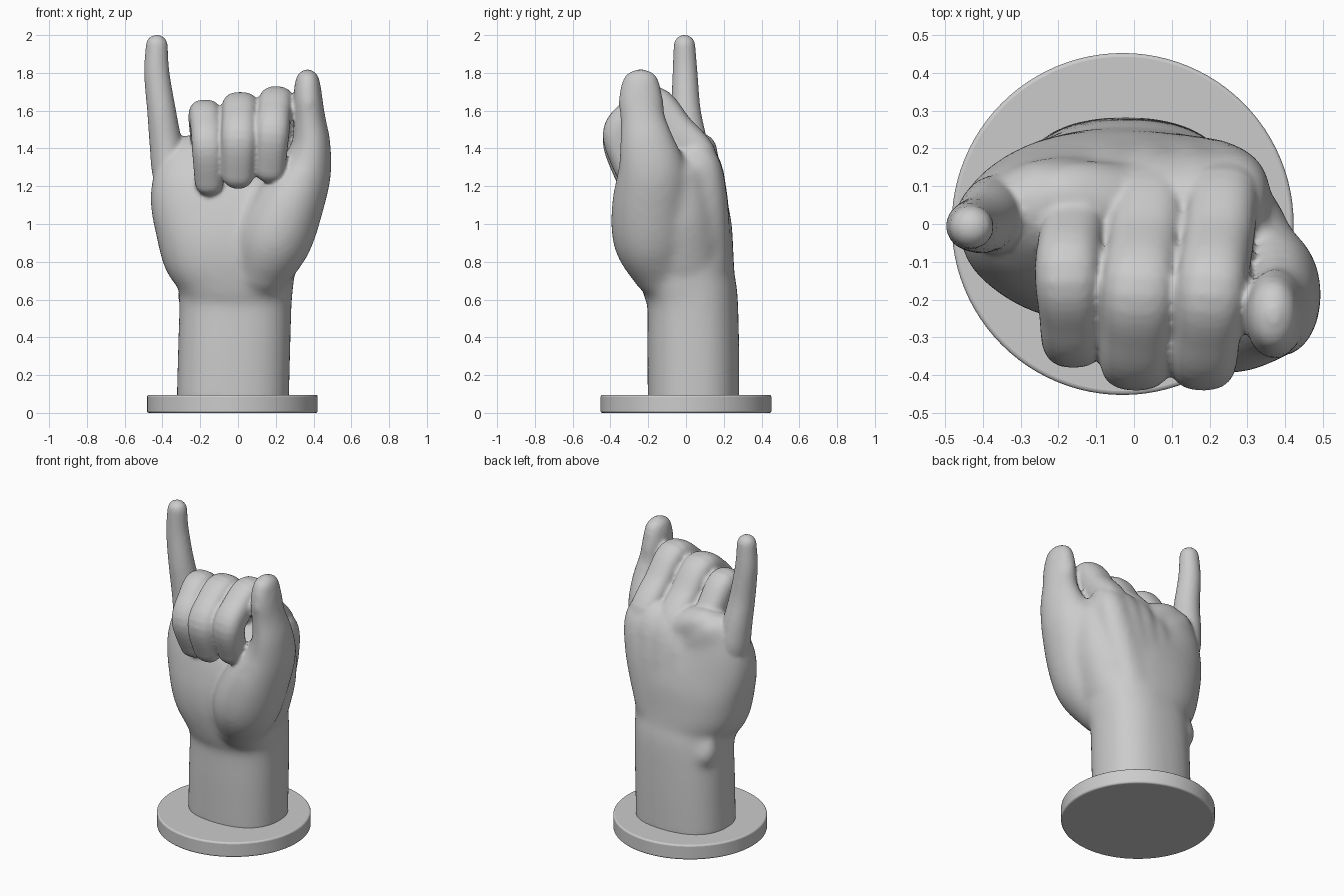
import bpy, bmesh, math
from mathutils import Vector

if "Cube" in bpy.data.objects:
    bpy.data.objects.remove(bpy.data.objects["Cube"])


def spline(pts, steps=6):
    """Catmull-Rom resampling of (x, y, z, half width, half depth) rows."""
    P = [pts[0]] + list(pts) + [pts[-1]]
    out = []
    for i in range(1, len(P) - 2):
        for s in range(steps):
            t = s / steps
            out.append([0.5 * (2 * b + (c - a) * t + (2 * a - 5 * b + 4 * c - d) * t * t
                               + (3 * b - a - 3 * c + d) * t ** 3)
                        for a, b, c, d in zip(*P[i - 1:i + 3])])
    return out + [list(pts[-1])]


def sweep(name, pts, power=2.0, sides=32, flat_start=False):
    """Loft superellipse rings along a path, with rounded ends."""
    rows = spline(pts)
    C = [Vector(r[:3]) for r in rows]
    n = len(C)
    rings = []
    for i in range(n):
        t = (C[min(i + 1, n - 1)] - C[max(i - 1, 0)]).normalized()
        rings.append((C[i], t, rows[i][3], rows[i][4]))

    def cap(ring, sign):
        c, t, a, b = ring
        h = min(a, b)
        return [(c + t * sign * h * math.sin(k), t, a * math.cos(k), b * math.cos(k))
                for k in (math.radians(d) for d in (20, 40, 60, 75, 86))]

    start = [] if flat_start else cap(rings[0], -1)[::-1]
    rings = start + rings + cap(rings[-1], 1)
    bm = bmesh.new()
    loops = []
    for c, t, a, b in rings:
        side = (Vector((1, 0, 0)) - t * t.x).normalized()
        up = t.cross(side)
        loop = []
        for k in range(sides):
            u = 2 * math.pi * k / sides
            cu, su = math.cos(u), math.sin(u)
            x = math.copysign(abs(cu) ** (2 / power), cu) * a
            y = math.copysign(abs(su) ** (2 / power), su) * b
            loop.append(bm.verts.new(c + side * x + up * y))
        loops.append(loop)
    for A, B in zip(loops, loops[1:]):
        for k in range(sides):
            j = (k + 1) % sides
            bm.faces.new((A[k], A[j], B[j], B[k]))
    bm.faces.new(loops[0])
    bm.faces.new(loops[-1])
    bmesh.ops.recalc_face_normals(bm, faces=bm.faces)
    me = bpy.data.meshes.new(name)
    bm.to_mesh(me)
    bm.free()
    ob = bpy.data.objects.new(name, me)
    bpy.context.collection.objects.link(ob)
    return ob


def fuse(name, parts, voxel, iterations):
    """Join parts into one skin and soften the seams."""
    bpy.ops.object.select_all(action='DESELECT')
    for p in parts:
        p.select_set(True)
    bpy.context.view_layer.objects.active = parts[0]
    bpy.ops.object.join()
    ob = bpy.context.view_layer.objects.active
    ob.name = name
    m = ob.modifiers.new("skin", 'REMESH')
    m.mode = 'VOXEL'
    m.voxel_size = voxel
    s = ob.modifiers.new("soften", 'SMOOTH')
    s.factor = 0.5
    s.iterations = iterations
    for mod in ("skin", "soften"):
        bpy.ops.object.modifier_apply(modifier=mod)
    return ob


# wrist and palm
palm = sweep("palm", [
    (-0.028, 0.040, 0.04, 0.297, 0.242),
    (-0.020, 0.038, 0.35, 0.297, 0.243),
    (-0.013, 0.034, 0.60, 0.298, 0.240),
    (-0.014, 0.010, 0.71, 0.315, 0.250),
    (-0.035, -0.007, 0.85, 0.370, 0.258),
    (-0.042, -0.007, 1.00, 0.400, 0.249),
    (-0.050, -0.003, 1.15, 0.412, 0.217),
    (-0.030, 0.012, 1.25, 0.390, 0.168),
    (0.000, 0.030, 1.30, 0.310, 0.120)], power=2.4, sides=64, flat_start=True)

# thumb with its fleshy base
thumb = sweep("thumb", [
    (0.13, -0.12, 0.78, 0.17, 0.18),
    (0.19, -0.175, 0.92, 0.20, 0.21),
    (0.26, -0.185, 1.08, 0.19, 0.21),
    (0.35, -0.18, 1.27, 0.147, 0.185),
    (0.387, -0.205, 1.42, 0.105, 0.15),
    (0.378, -0.23, 1.56, 0.086, 0.12),
    (0.370, -0.24, 1.66, 0.079, 0.122),
    (0.368, -0.24, 1.755, 0.068, 0.102)])

# flesh between thumb and back of the hand
web = sweep("thumb_web", [
    (0.17, -0.01, 0.80, 0.15, 0.19),
    (0.245, -0.03, 1.04, 0.15, 0.18),
    (0.31, -0.045, 1.25, 0.105, 0.14)], power=2.0)

# back of the hand: broad bones fanning out to the knuckles (knuckle x, y, z)
bones = [sweep("hand_bone", [
    (0.45 * x, y + 0.055, 0.80, 0.13, 0.10),
    (0.80 * x, y + 0.040, 1.08, 0.12, 0.10),
    (x, y + 0.010, z - 0.06, 0.105, 0.10),
    (x, y - 0.030, z + 0.02, 0.10, 0.095)])
    for x, y, z in ((0.255, 0.085, 1.34), (0.16, 0.088, 1.34), (0.06, 0.088, 1.33),
                    (-0.05, 0.085, 1.29), (-0.15, 0.075, 1.25), (-0.25, 0.055, 1.21))]

# wrist bone on the little finger side
wrist_bone = sweep("wrist_bone", [
    (-0.205, 0.16, 0.53, 0.06, 0.06),
    (-0.235, 0.15, 0.60, 0.085, 0.075),
    (-0.24, 0.13, 0.69, 0.07, 0.065)])

body = fuse("palm_and_thumb", [palm, thumb, web, wrist_bone] + bones, 0.02, 12)

# three curled fingers share one side profile (y, z, radius)
CURL = [(0.0, 1.20, 0.085), (0.072, 1.345, 0.094), (-0.055, 1.505, 0.093),
        (-0.165, 1.635, 0.093), (-0.275, 1.58, 0.089), (-0.352, 1.475, 0.089),
        (-0.30, 1.297, 0.081)]


def curled_finger(name, knuckle_x, mid_x, tip_x, drop, back, width):
    pts = []
    for i, (y, z, r) in enumerate(CURL):
        x = (knuckle_x + (mid_x - knuckle_x) * i / 3 if i < 3
             else mid_x + (tip_x - mid_x) * (i - 3) / 3)
        pts.append((x, y + back * i / 5, z - drop, r * width, r))
    return sweep(name, pts, power=2.5)


fingers = [
    curled_finger("index_finger", 0.255, 0.205, 0.170, 0.0, 0.0, 1.0),
    curled_finger("middle_finger", 0.06, 0.014, 0.0, 0.030, 0.0, 1.06),
    curled_finger("ring_finger", -0.14, -0.175, -0.153, 0.070, 0.06, 0.94)]

# raised little finger
little = sweep("little_finger", [
    (-0.32, 0.01, 1.12, 0.09, 0.09),
    (-0.355, 0.025, 1.28, 0.100, 0.105),
    (-0.381, 0.02, 1.42, 0.087, 0.094),
    (-0.405, 0.00, 1.60, 0.076, 0.078),
    (-0.43, -0.005, 1.80, 0.067, 0.066),
    (-0.43, -0.008, 1.945, 0.058, 0.057)])

hand = fuse("hand", [body, little] + fingers, 0.011, 4)
for p in hand.data.polygons:
    p.use_smooth = True

# round base plate
bpy.ops.mesh.primitive_cylinder_add(vertices=96, radius=0.452, depth=0.095,
                                    location=(-0.03, 0, 0.0475))
base = bpy.context.object
base.name = "base_plate"
bev = base.modifiers.new("edge", 'BEVEL')
bev.width = 0.01
bev.segments = 3
bev.limit_method = 'ANGLE'
bpy.ops.object.shade_smooth_by_angle(angle=math.radians(35))
